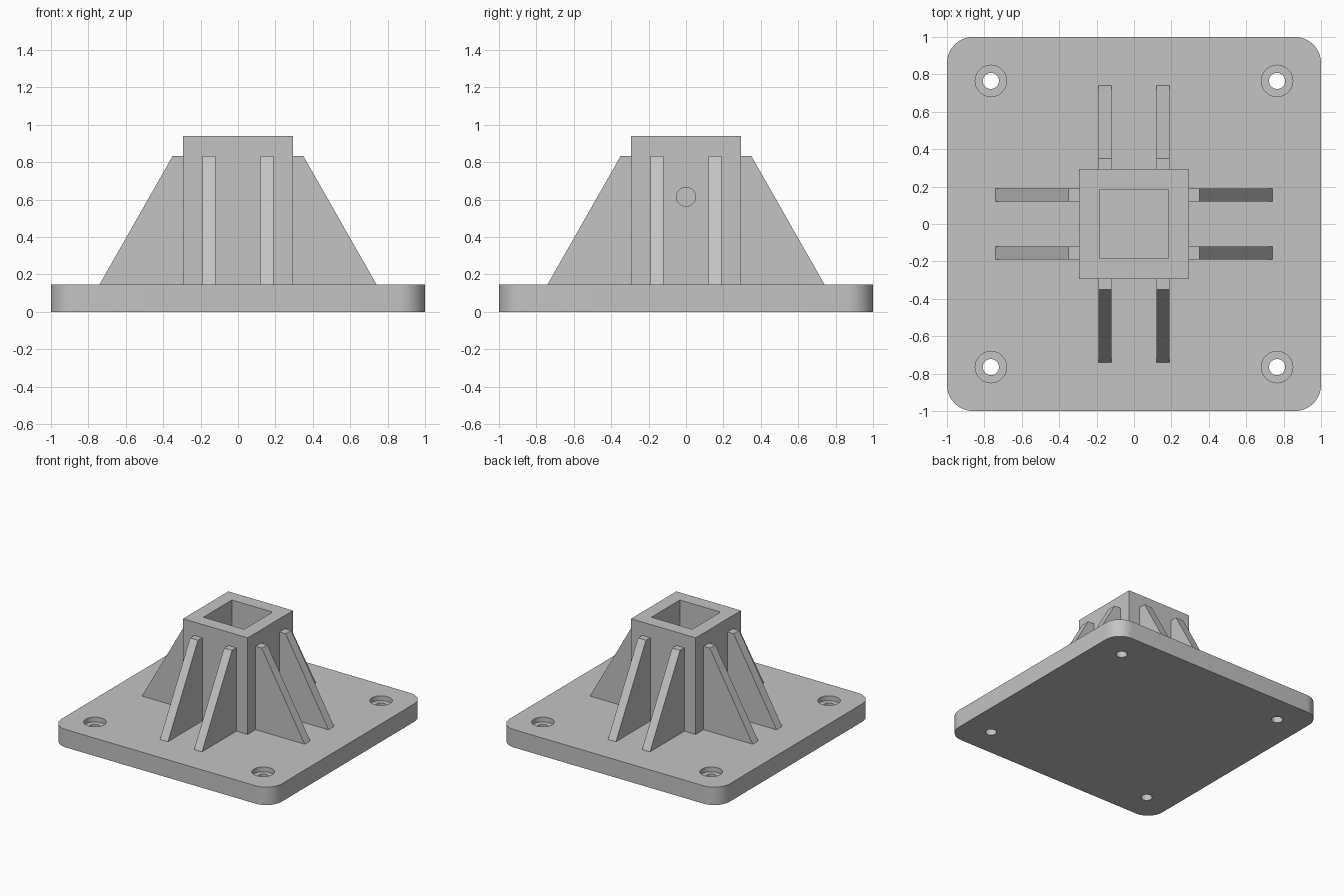
import bpy, bmesh, math
from mathutils import Matrix

if "Cube" in bpy.data.objects:
    bpy.data.objects.remove(bpy.data.objects["Cube"], do_unlink=True)

PLATE_TOP, TOWER_TOP, RIB_TOP = 0.147, 0.941, 0.832
TOWER, SOCKET = 0.294, 0.185
HOLE_POS = 0.765

grey = bpy.data.materials.new("light_grey")
grey.use_nodes = True
colour = (0.55, 0.55, 0.55, 1)
grey.diffuse_color = colour
grey.node_tree.nodes["Principled BSDF"].inputs["Base Color"].default_value = colour


def finish(name, bm):
    """Turn a bmesh into a named object."""
    bmesh.ops.recalc_face_normals(bm, faces=bm.faces)
    mesh = bpy.data.meshes.new(name)
    bm.to_mesh(mesh)
    bm.free()
    mesh.materials.append(grey)
    obj = bpy.data.objects.new(name, mesh)
    bpy.context.collection.objects.link(obj)
    return obj


def box(name, half, z0, z1, corner=0):
    """Square block, with rounded upright edges if a corner radius is given."""
    bm = bmesh.new()
    bmesh.ops.create_cube(bm, size=1)
    bmesh.ops.scale(bm, vec=(2 * half, 2 * half, z1 - z0), verts=bm.verts)
    bmesh.ops.translate(bm, vec=(0, 0, (z0 + z1) / 2), verts=bm.verts)
    if corner:
        upright = [e for e in bm.edges
                   if abs(e.verts[0].co.z - e.verts[1].co.z) > 0.01]
        bmesh.ops.bevel(bm, geom=upright, offset=corner, segments=12,
                        profile=0.5, affect='EDGES')
    return finish(name, bm)


def cylinder(name, radius, depth, matrix):
    bm = bmesh.new()
    bmesh.ops.create_cone(bm, cap_ends=True, segments=48, radius1=radius,
                          radius2=radius, depth=depth, matrix=matrix)
    return finish(name, bm)


def activate(obj):
    bpy.ops.object.select_all(action='DESELECT')
    obj.select_set(True)
    bpy.context.view_layer.objects.active = obj


def cut(target, cutter):
    """Subtract the cutter and throw it away."""
    cutter.hide_render = True
    activate(target)
    mod = target.modifiers.new("cut", 'BOOLEAN')
    mod.operation = 'DIFFERENCE'
    mod.solver = 'EXACT'
    mod.object = cutter
    bpy.ops.object.modifier_apply(modifier=mod.name)
    bpy.data.objects.remove(cutter, do_unlink=True)


def smooth(obj):
    activate(obj)
    bpy.ops.object.shade_smooth_by_angle(angle=math.radians(30))


# Base plate with four counterbored screw holes
plate = box("base_plate", 1, 0, PLATE_TOP, corner=0.14)
for sx in (-1, 1):
    for sy in (-1, 1):
        x, y = sx * HOLE_POS, sy * HOLE_POS
        cut(plate, cylinder("screw_hole", 0.043, 1, Matrix.Translation((x, y, 0))))
        cut(plate, cylinder("counterbore", 0.084, 0.08,
                            Matrix.Translation((x, y, PLATE_TOP))))
smooth(plate)

# Square socket tower with a set-screw hole through its left wall
tower = box("socket_tower", TOWER, PLATE_TOP, TOWER_TOP)
cut(tower, box("socket", SOCKET, 0, 1.2))
cut(tower, cylinder("set_screw_hole", 0.051, 0.4,
                    Matrix.Translation((0.25, 0, 0.615))
                    @ Matrix.Rotation(math.pi / 2, 4, 'Y')))
smooth(tower)

# Two gusset ribs on each side of the tower
profile = [(TOWER, PLATE_TOP), (0.74, PLATE_TOP), (0.35, RIB_TOP), (TOWER, RIB_TOP)]
for turn, side in enumerate(("left", "back", "right", "front")):
    for sign, label in ((-1, "a"), (1, "b")):
        bm = bmesh.new()
        face = bm.faces.new([bm.verts.new((x, 0.119, z)) for x, z in profile])
        ext = bmesh.ops.extrude_face_region(bm, geom=[face])
        moved = [v for v in ext["geom"] if isinstance(v, bmesh.types.BMVert)]
        bmesh.ops.translate(bm, vec=(0, 0.072, 0), verts=moved)
        bmesh.ops.scale(bm, vec=(1, sign, 1), verts=bm.verts)
        bmesh.ops.rotate(bm, matrix=Matrix.Rotation(turn * math.pi / 2, 3, 'Z'),
                         verts=bm.verts)
        finish(f"{side}_rib_{label}", bm)
